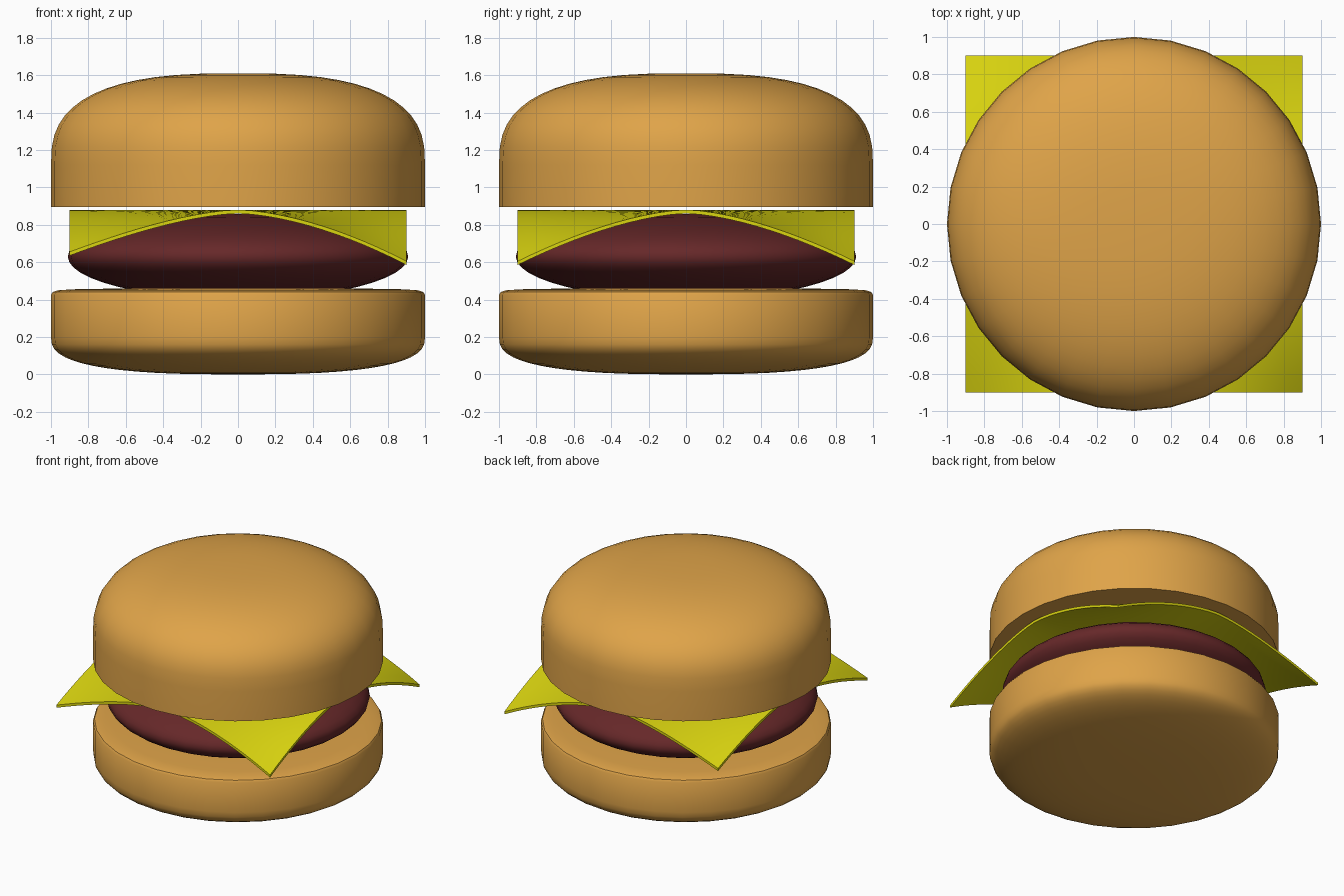
import bpy, bmesh, math

if "Cube" in bpy.data.objects:
    bpy.data.objects.remove(bpy.data.objects["Cube"])


def material(name, rgb):
    m = bpy.data.materials.new(name)
    m.diffuse_color = (*rgb, 1)
    m.use_nodes = True
    m.node_tree.nodes["Principled BSDF"].inputs["Base Color"].default_value = m.diffuse_color
    return m


BUN = material("toasted bun", (0.74, 0.37, 0.066))
MEAT = material("cooked meat", (0.133, 0.021, 0.022))
CHEESE = material("yellow cheese", (0.70, 0.66, 0.005))
SIDES = 32


def finish(name, bm, mat):
    bmesh.ops.recalc_face_normals(bm, faces=bm.faces)
    mesh = bpy.data.meshes.new(name)
    bm.to_mesh(mesh)
    bm.free()
    mesh.materials.append(mat)
    ob = bpy.data.objects.new(name, mesh)
    bpy.context.collection.objects.link(ob)
    bpy.ops.object.select_all(action='DESELECT')
    ob.select_set(True)
    bpy.context.view_layer.objects.active = ob
    bpy.ops.object.shade_smooth_by_angle(angle=math.radians(40))
    return ob


def lathe(name, profile, mat):
    """Spin (radius, height) points round z; both ends lie on the axis."""
    bm = bmesh.new()
    verts = [bm.verts.new((r, 0, z)) for r, z in profile]
    edges = [bm.edges.new(p) for p in zip(verts, verts[1:])]
    bmesh.ops.spin(bm, geom=verts + edges, cent=(0, 0, 0), axis=(0, 0, 1),
                   angle=2 * math.pi, steps=SIDES, use_duplicate=False)
    bmesh.ops.remove_doubles(bm, verts=bm.verts, dist=1e-4)
    return finish(name, bm, mat)


def dome(z, height, power, steps=14):
    """Rounded quarter profile from the rim at radius 1 to the axis."""
    pts = []
    for i in range(steps + 1):
        a = math.pi / 2 * i / steps
        r = max(math.cos(a), 0) ** (2 / power) if i < steps else 0
        pts.append((r, z + height * math.sin(a) ** (2 / power)))
    return pts


# Buns
lathe("top_bun", [(0, 0.895), (1, 0.895)] + dome(1.12, 0.49, 2.7), BUN)
lathe("bottom_bun", dome(0.2, -0.2, 2.7)[::-1]
      + [(1, 0.425), (0.99, 0.441), (0.96, 0.45), (0.88, 0.455), (0.6, 0.46), (0, 0.46)], BUN)

# Patty: flattened ball sunk slightly into the bottom bun
bm = bmesh.new()
bmesh.ops.create_uvsphere(bm, u_segments=SIDES, v_segments=24, radius=1)
for v in bm.verts:
    v.co = (v.co.x * 0.91, v.co.y * 0.91, 0.63 + v.co.z * 0.228)
finish("patty", bm, MEAT)

# Cheese: square slice with drooping corners, slightly lower on the right
HALF = 0.9
bm = bmesh.new()
bmesh.ops.create_grid(bm, x_segments=24, y_segments=24, size=HALF)
for v in bm.verts:
    tx, ty = v.co.x / HALF, v.co.y / HALF
    v.co.z = 0.88 - 0.25 * (1 + 0.1 * tx) * abs(tx * ty) ** 1.6
top = bmesh.ops.extrude_face_region(bm, geom=bm.faces[:], use_keep_orig=True)
for v in top["geom"]:
    if isinstance(v, bmesh.types.BMVert):
        v.co.z -= 0.02
finish("cheese_slice", bm, CHEESE)
